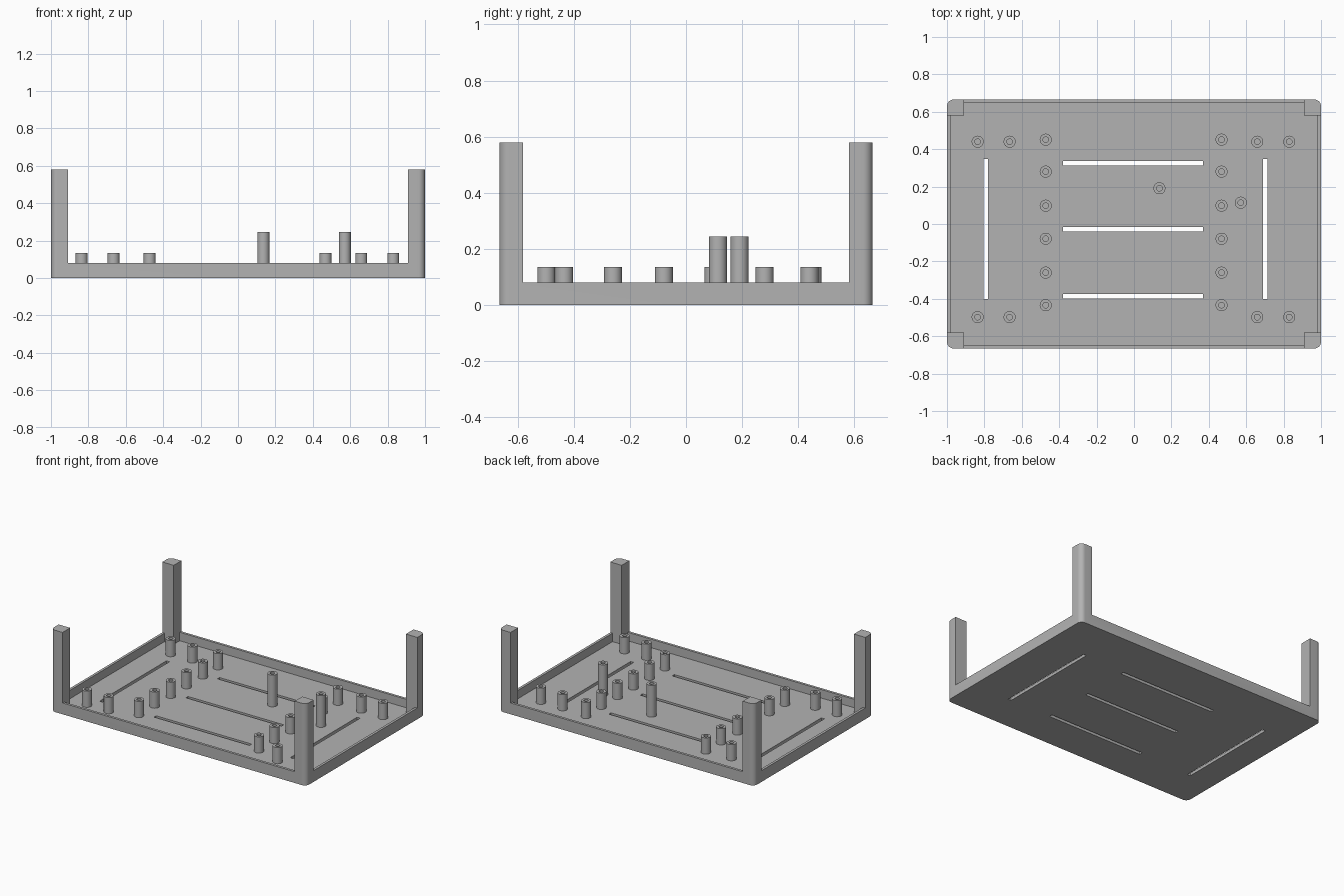
import bpy, bmesh, math
from mathutils import Matrix, Vector

if "Cube" in bpy.data.objects:
    bpy.data.objects.remove(bpy.data.objects["Cube"])

HALF_X, HALF_Y, TOP = 1.0, 0.665, 0.58
RIM, FLOOR, WALL = 0.08, 0.02, 0.018
POST_X, POST_Y = 0.91, 0.58

grey = bpy.data.materials.new("plain grey")
grey.use_nodes = True
grey.diffuse_color = (0.45, 0.45, 0.45, 1)
grey.node_tree.nodes["Principled BSDF"].inputs["Base Color"].default_value = grey.diffuse_color


def make_object(name, bm):
    bmesh.ops.recalc_face_normals(bm, faces=bm.faces)
    mesh = bpy.data.meshes.new(name)
    bm.to_mesh(mesh)
    bm.free()
    mesh.materials.append(grey)
    obj = bpy.data.objects.new(name, mesh)
    bpy.context.collection.objects.link(obj)
    return obj


def activate(obj):
    bpy.ops.object.select_all(action='DESELECT')
    obj.select_set(True)
    bpy.context.view_layer.objects.active = obj


def smooth(obj):
    activate(obj)
    bpy.ops.object.shade_smooth_by_angle(angle=math.radians(35))


def box(name, x0, x1, y0, y1, z0, z1):
    bm = bmesh.new()
    size = Matrix.Diagonal((x1 - x0, y1 - y0, z1 - z0, 1))
    centre = Matrix.Translation(((x0 + x1) / 2, (y0 + y1) / 2, (z0 + z1) / 2))
    bmesh.ops.create_cube(bm, size=1, matrix=centre @ size)
    return make_object(name, bm)


def cut(target, *limits):
    cutter = box("cutter", *limits)
    cutter.hide_render = True
    mod = target.modifiers.new("cut", 'BOOLEAN')
    mod.operation, mod.solver, mod.object = 'DIFFERENCE', 'EXACT', cutter
    activate(target)
    bpy.ops.object.modifier_apply(modifier=mod.name)
    bpy.data.objects.remove(cutter)


# Tray with corner posts: a block with rounded upright edges, hollowed out
tray = box("tray_with_corner_posts", -HALF_X, HALF_X, -HALF_Y, HALF_Y, 0, TOP)
bm = bmesh.new()
bm.from_mesh(tray.data)
upright = [e for e in bm.edges if abs(e.verts[0].co.z - e.verts[1].co.z) > 0.1]
bmesh.ops.bevel(bm, geom=upright, offset=0.035, segments=8, profile=0.5, affect='EDGES')
bm.to_mesh(tray.data)
bm.free()

# Open the sides between the posts, then sink the floor inside the rim
cut(tray, -POST_X, POST_X, -1, 1, RIM, 1)
cut(tray, -2, 2, -POST_Y, POST_Y, RIM, 1)
cut(tray, -POST_X, POST_X, WALL - HALF_Y, HALF_Y - WALL, FLOOR, 1)
cut(tray, WALL - HALF_X, HALF_X - WALL, -POST_Y, POST_Y, FLOOR, 1)

# Vent slots through the floor
for y in (0.324, -0.028, -0.386):
    cut(tray, -0.38, 0.37, y - 0.012, y + 0.012, -1, 1)
for x in (-0.793, 0.702):
    cut(tray, x - 0.012, x + 0.012, -0.4, 0.348, -1, 1)
smooth(tray)


# Hollow standoffs, turned from a wall profile
def standoff(name, x, y, top):
    outer, inner = 0.032, 0.015
    profile = [(outer, FLOOR), (outer, top), (inner, top), (inner, FLOOR + 0.002), (0, FLOOR + 0.002)]
    bm = bmesh.new()
    verts = [bm.verts.new((r, 0, z)) for r, z in profile]
    edges = [bm.edges.new(pair) for pair in zip(verts, verts[1:])]
    bmesh.ops.spin(bm, geom=verts + edges, cent=(0, 0, 0), axis=(0, 0, 1),
                   angle=math.tau, steps=32)
    bmesh.ops.remove_doubles(bm, verts=bm.verts, dist=0.0001)
    bmesh.ops.translate(bm, verts=bm.verts, vec=Vector((x, y, 0)))
    smooth(make_object(name, bm))


for side, column, outside in (("right", -0.472, (-0.836, -0.665)), ("left", 0.468, (0.659, 0.83))):
    for y in (0.451, 0.28, 0.098, -0.079, -0.26, -0.434):
        standoff(side + "_column_standoff", column, y, 0.135)
    for x in outside:
        for y in (0.44, -0.498):
            standoff(side + "_outer_standoff", x, y, 0.135)

for x, y in ((0.136, 0.191), (0.571, 0.114)):
    standoff("tall_standoff", x, y, 0.245)
